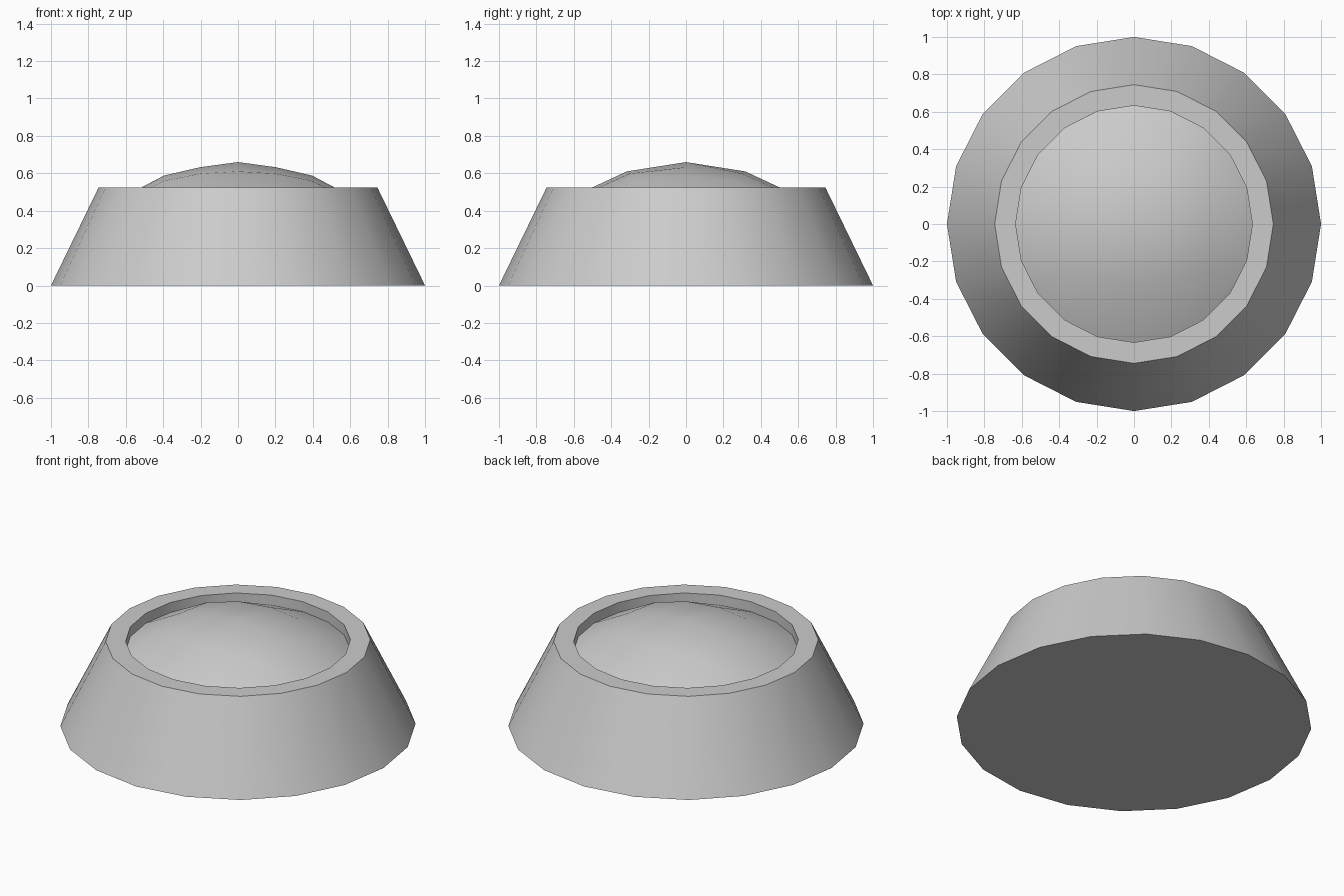
import bpy, bmesh
from math import cos, sin, radians, hypot

if "Cube" in bpy.data.objects:
    bpy.data.objects.remove(bpy.data.objects["Cube"])

SIDES = 20
R_IN, Z_RIM, Z_SEAT, Z_TOP = 0.633, 0.525, 0.463, 0.66


def ring(bm, r, z):
    return [bm.verts.new((r * cos(radians(18 * i)), r * sin(radians(18 * i)), z))
            for i in range(SIDES)]


def finish(bm, name, angle):
    me = bpy.data.meshes.new(name)
    bm.normal_update()
    bm.to_mesh(me)
    bm.free()
    ob = bpy.data.objects.new(name, me)
    bpy.context.collection.objects.link(ob)
    bpy.ops.object.select_all(action='DESELECT')
    ob.select_set(True)
    bpy.context.view_layer.objects.active = ob
    bpy.ops.object.shade_smooth_by_angle(angle=radians(angle))
    return ob


# Tapered body: closed base, sloping side, flat rim and recessed inner wall
bm = bmesh.new()
rings = [ring(bm, r, z) for r, z in
         [(1.0, 0), (0.745, Z_RIM), (R_IN, Z_RIM), (R_IN, Z_SEAT)]]
for a, b in zip(rings, rings[1:]):
    for i in range(SIDES):
        j = (i + 1) % SIDES
        bm.faces.new((a[i], a[j], b[j], b[i]))
bm.faces.new(rings[0][::-1])
finish(bm, "tapered_body", 30)


# Domed cap: 6 x 4 grid filling the 20-sided recess, raised toward the centre
def grid_point(i, j):
    ax = radians(144 - 18 * i)          # along the long arcs
    ay = radians(-36 + 18 * j)          # along the short arcs
    u, v = i / 3 - 1, j / 2 - 1
    if j in (0, 4):
        x, y = R_IN * cos(ax), R_IN * sin(ax) * v
    elif i in (0, 6):
        x, y = R_IN * cos(ay) * u, R_IN * sin(ay)
    else:
        x = (R_IN * cos(ax) + R_IN * cos(ay) * u) / 2
        y = R_IN * sin(ax) * v
    t = min(1, hypot(x, y) / R_IN)
    z = Z_SEAT + (Z_TOP - Z_SEAT) * (1 - 0.4 * t - 0.6 * t ** 3.5)
    return x, y, z


bm = bmesh.new()
g = [[bm.verts.new(grid_point(i, j)) for j in range(5)] for i in range(7)]
for i in range(6):
    for j in range(4):
        bm.faces.new((g[i][j], g[i + 1][j], g[i + 1][j + 1], g[i][j + 1]))
finish(bm, "domed_cap", 60)
